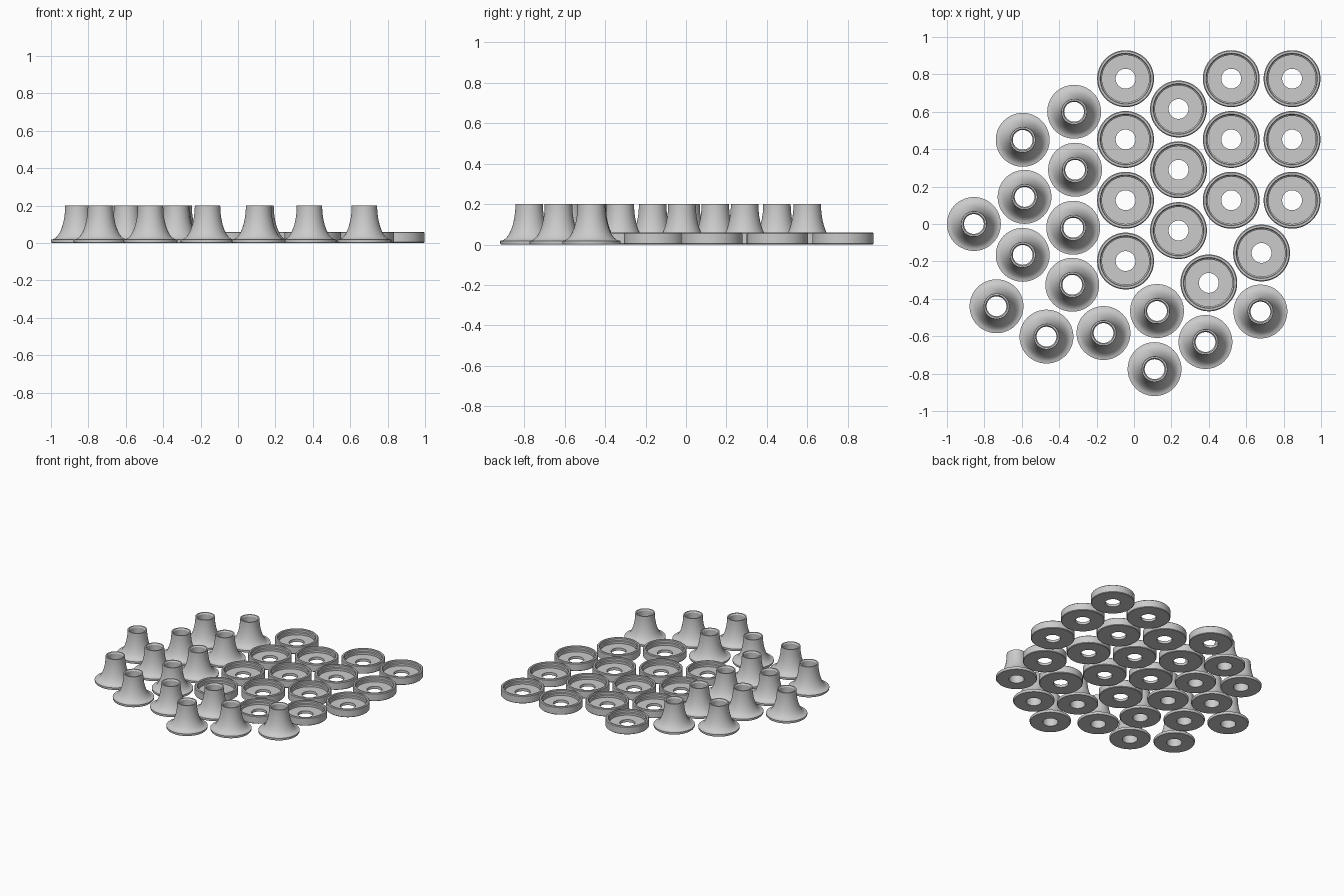
import bpy, bmesh, math

if "Cube" in bpy.data.objects:
    bpy.data.objects.remove(bpy.data.objects["Cube"])

grey = bpy.data.materials.new("plain grey")
grey.diffuse_color = (0.6, 0.6, 0.6, 1)
grey.use_nodes = True
grey.node_tree.nodes["Principled BSDF"].inputs["Base Color"].default_value = grey.diffuse_color
SIDES = 64


def lathe(name, profile):
    """Revolve a closed (radius, height) loop around z."""
    bm = bmesh.new()
    rings = []
    for i in range(SIDES):
        a = 2 * math.pi * i / SIDES
        rings.append([bm.verts.new((r * math.cos(a), r * math.sin(a), z)) for r, z in profile])
    n = len(profile)
    for i in range(SIDES):
        a, b = rings[i], rings[(i + 1) % SIDES]
        for j in range(n):
            k = (j + 1) % n
            bm.faces.new((a[j], b[j], b[k], a[k]))
    bmesh.ops.recalc_face_normals(bm, faces=bm.faces)
    mesh = bpy.data.meshes.new(name)
    bm.to_mesh(mesh)
    bm.free()
    mesh.materials.append(grey)
    mesh.shade_smooth()
    mesh.set_sharp_from_angle(angle=math.radians(30))
    return mesh


def place(mesh, spots):
    for i, (x, y) in enumerate(spots):
        ob = bpy.data.objects.new(f"{mesh.name}_{i + 1}", mesh)
        ob.location = (x, y, 0)
        bpy.context.collection.objects.link(ob)


# Flared stand: rounded foot, concave sides, straight bore
flare = [(0.144 - 0.076 * math.sin(t * math.pi / 2) ** 0.85,
          0.018 + 0.182 * (1 - math.cos(t * math.pi / 2)) ** 0.9)
         for t in [i / 12 for i in range(13)]]
stand = lathe("flared_stand", [(0.053, 0.0), (0.139, 0.0), (0.1435, 0.006)] + flare
              + [(0.059, 0.2), (0.053, 0.19)])

# Shallow cup: chamfered rim, stepped inner wall, floor with a hole
cup = lathe("shallow_cup", [(0.053, 0.0), (0.148, 0.0), (0.152, 0.004), (0.152, 0.055),
                            (0.147, 0.06), (0.136, 0.06), (0.132, 0.055), (0.132, 0.04),
                            (0.126, 0.036), (0.126, 0.02), (0.053, 0.02)])

place(stand, [(-0.32, 0.60), (-0.595, 0.45), (-0.315, 0.29), (-0.585, 0.145), (-0.856, 0.0),
              (-0.325, -0.02), (-0.595, -0.165), (-0.33, -0.325), (-0.735, -0.44),
              (-0.468, -0.602), (-0.163, -0.583), (0.123, -0.465), (0.11, -0.776),
              (0.382, -0.631), (0.676, -0.468)])

# Cups stand in columns with even spacing, plus two outliers
cups = [(x, y0 - 0.325 * i) for x, y0, n in
        [(-0.045, 0.777, 4), (0.238, 0.615, 3), (0.52, 0.777, 3), (0.845, 0.777, 3)]
        for i in range(n)]
place(cup, cups + [(0.682, -0.155), (0.4, -0.315)])
